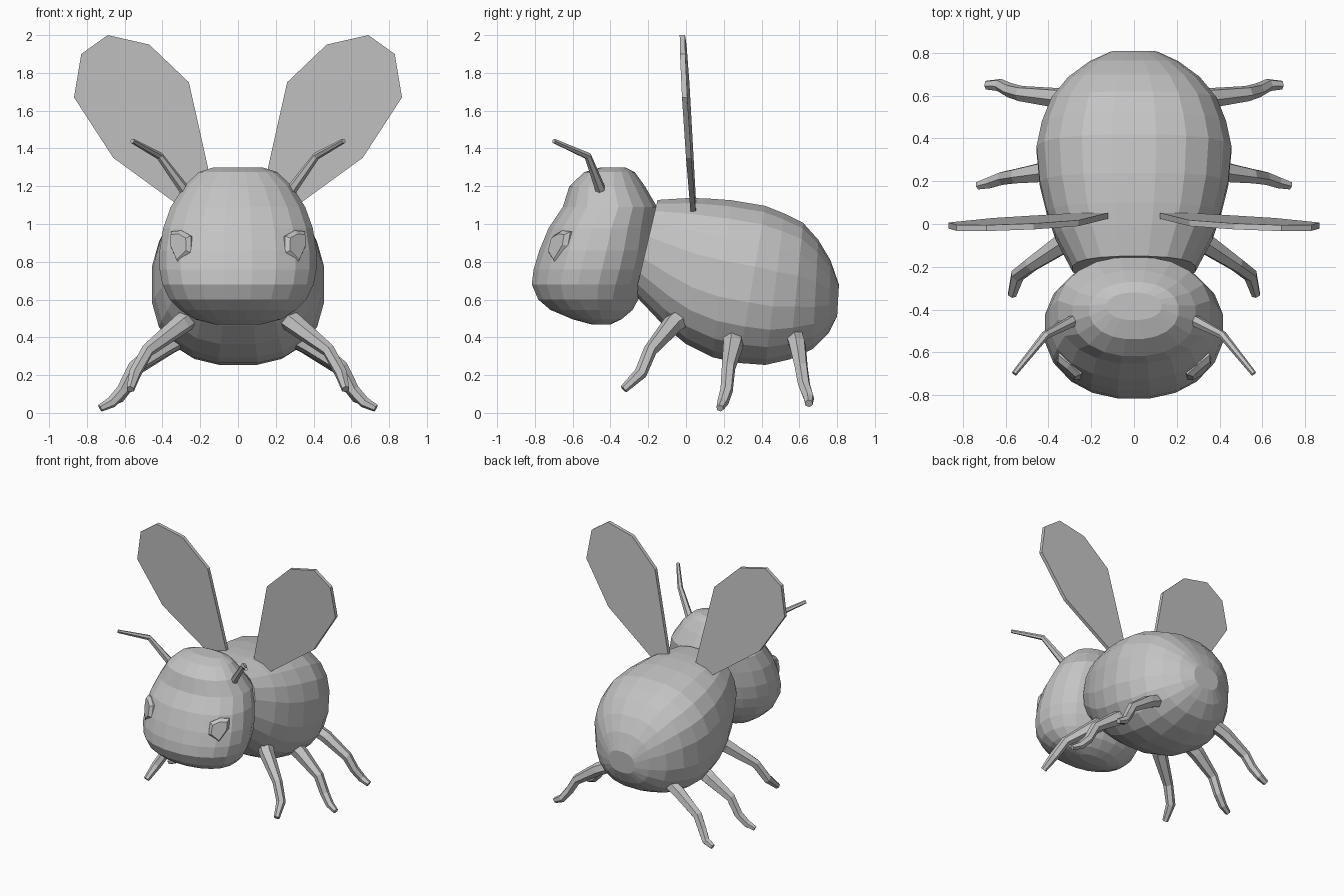
import bpy, bmesh, math
from mathutils import Vector

grey = bpy.data.materials.new("soft grey")
grey.diffuse_color = (0.55, 0.55, 0.55, 1)


def loft(name, rings, mirror=False):
    """Skin a list of equal-sized rings, cap both ends, optionally mirror in x."""
    bm = bmesh.new()
    loops = [[bm.verts.new(p) for p in r] for r in rings]
    n = len(loops[0])
    for a, b in zip(loops, loops[1:]):
        for i in range(n):
            j = (i + 1) % n
            bm.faces.new((a[i], a[j], b[j], b[i]))
    bm.faces.new(loops[0])
    bm.faces.new(loops[-1])
    bmesh.ops.recalc_face_normals(bm, faces=bm.faces)
    mesh = bpy.data.meshes.new(name)
    bm.to_mesh(mesh)
    bm.free()
    mesh.materials.append(grey)
    ob = bpy.data.objects.new(name, mesh)
    bpy.context.collection.objects.link(ob)
    if mirror:
        ob.modifiers.new("mirror", 'MIRROR').use_mirror_merge = False
    return ob


def oval(e, n=20):
    """Unit superellipse points."""
    pts = []
    for i in range(n):
        t = 2 * math.pi * (i + 0.5) / n
        c, s = math.cos(t), math.sin(t)
        pts.append((math.copysign(abs(c) ** (2 / e), c),
                    math.copysign(abs(s) ** (2 / e), s)))
    return pts


def tube(name, path, radii, sides=6):
    """Tapered limb along a bent path, mirrored to the other side."""
    path = [Vector(p) for p in path]
    rings = []
    for i, (p, r) in enumerate(zip(path, radii)):
        d = (path[min(i + 1, len(path) - 1)] - path[max(i - 1, 0)]).normalized()
        u = d.cross(Vector((0.2, 1, 0.1))).normalized()
        v = d.cross(u)
        rings.append([p + r * (u * math.cos(k * math.tau / sides) + v * math.sin(k * math.tau / sides))
                      for k in range(sides)])
    return loft(name, rings, True)


# Body: slanted rings, given as top y, top z, bottom y, bottom z, half width
body = [(-0.15, 1.13, -0.27, 0.62, 0.29), (0.0, 1.14, -0.12, 0.46, 0.37),
        (0.1, 1.14, 0.0, 0.36, 0.41), (0.24, 1.13, 0.14, 0.29, 0.445),
        (0.42, 1.10, 0.28, 0.26, 0.46), (0.52, 1.06, 0.42, 0.25, 0.435),
        (0.62, 1.01, 0.55, 0.28, 0.39), (0.70, 0.92, 0.67, 0.335, 0.31),
        (0.765, 0.81, 0.755, 0.42, 0.21), (0.81, 0.68, 0.80, 0.51, 0.11)]
loft("body", [[(w * a, (yt + yb) / 2 + (yt - yb) / 2 * b, (zt + zb) / 2 + (zt - zb) / 2 * b)
               for a, b in oval(2.5)] for yt, zt, yb, zb, w in body])

# Head: level rings, given as z, front y, back y, half width
head = [(1.30, -0.45, -0.32, 0.13), (1.275, -0.54, -0.27, 0.21), (1.2, -0.62, -0.215, 0.29),
        (1.09, -0.655, -0.15, 0.36), (0.98, -0.73, -0.16, 0.40), (0.86, -0.78, -0.17, 0.42),
        (0.76, -0.81, -0.19, 0.42), (0.68, -0.82, -0.215, 0.405), (0.6, -0.785, -0.25, 0.365),
        (0.545, -0.72, -0.28, 0.31), (0.495, -0.6, -0.34, 0.23), (0.468, -0.5, -0.40, 0.12)]
loft("head", [[(w * a, (yf + yb) / 2 + (yb - yf) / 2 * b, z) for a, b in oval(2.15)]
              for z, yf, yb, w in head])

# Wings: thin leaning slabs
outline = [(0.11, 1.08), (0.26, 1.75), (0.47, 1.95), (0.69, 2.0),
           (0.83, 1.9), (0.868, 1.67), (0.66, 1.35), (0.22, 1.03)]
loft("wing", [[(x, 0.045 - 0.05 * (z - 1.06) - 0.025 * x + t, z) for x, z in outline]
              for t in (-0.014, 0.014)], True)

# Legs
tube("front_leg", [(0.22, 0.02, 0.53), (0.30, -0.07, 0.47), (0.48, -0.19, 0.33),
                   (0.545, -0.24, 0.21), (0.57, -0.33, 0.125)], [0.06, 0.055, 0.036, 0.034, 0.022])
tube("middle_leg", [(0.28, 0.25, 0.42), (0.38, 0.25, 0.36), (0.55, 0.225, 0.24), (0.61, 0.215, 0.12),
                    (0.67, 0.195, 0.055), (0.73, 0.18, 0.025)], [0.06, 0.055, 0.037, 0.034, 0.03, 0.02])
tube("rear_leg", [(0.24, 0.57, 0.42), (0.36, 0.59, 0.36), (0.53, 0.61, 0.24), (0.58, 0.625, 0.15),
                  (0.63, 0.65, 0.08), (0.69, 0.65, 0.05)], [0.05, 0.048, 0.037, 0.034, 0.03, 0.022])

# Antennae
tube("antenna", [(0.24, -0.44, 1.12), (0.29, -0.455, 1.19), (0.415, -0.52, 1.36), (0.56, -0.70, 1.44)],
     [0.03, 0.028, 0.02, 0.013])

# Eyes: raised six-sided plates facing outward and forward
n = Vector((0.62, -0.76, 0.18)).normalized()
u = Vector((0.76, 0.62, 0)).normalized()
v = u.cross(n) * -1
if v.z < 0:
    v = -v
shape = [(-0.075, -0.03), (-0.06, 0.06), (0.01, 0.09), (0.08, 0.085), (0.075, 0.01), (0.0, -0.095)]
centre = Vector((0.295, -0.665, 0.875))
loft("eye", [[centre + n * d + s * (u * a + v * b) for a, b in shape]
             for d, s in ((-0.06, 1), (0.012, 1), (0.035, 0.75))], True)
